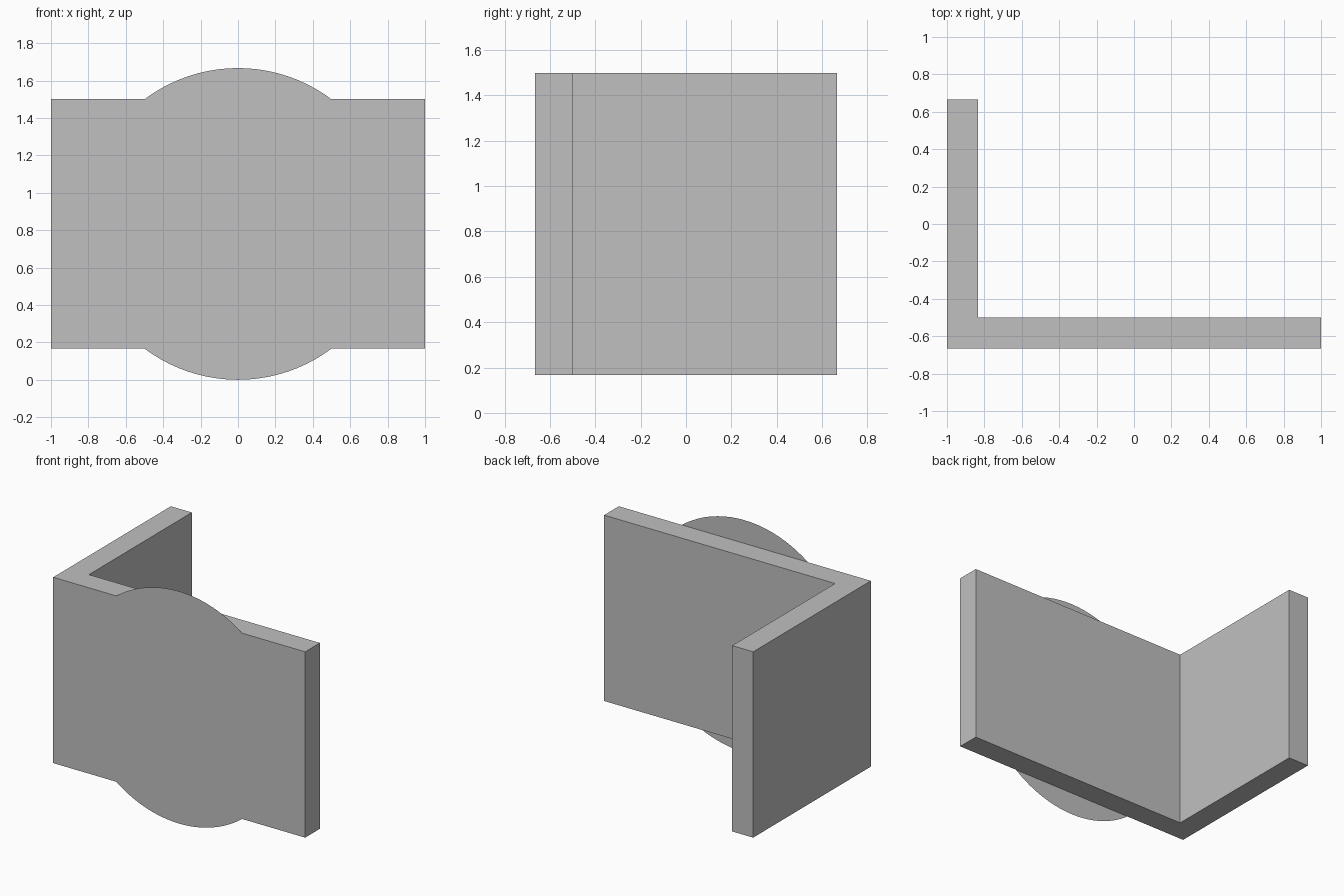
import bpy
import bmesh
from math import pi
from mathutils import Matrix

cube = bpy.data.objects.get("Cube")
if cube:
    bpy.data.objects.remove(cube, do_unlink=True)

GREY = (0.53, 0.53, 0.53, 1.0)
WALL = 1 / 6            # wall thickness
DEPTH = 2 / 3           # half depth
BOTTOM, HEIGHT = 1 / 6, 4 / 3
RADIUS = 5 / 6

grey = bpy.data.materials.new("plain_grey")
grey.use_nodes = True
grey.diffuse_color = GREY
grey.node_tree.nodes["Principled BSDF"].inputs["Base Color"].default_value = GREY


def finish(bm, name):
    mesh = bpy.data.meshes.new(name)
    bm.to_mesh(mesh)
    bm.free()
    mesh.materials.append(grey)
    obj = bpy.data.objects.new(name, mesh)
    bpy.context.collection.objects.link(obj)
    return obj


# L-shaped wall: plan profile extruded upwards
profile = [(-1, -DEPTH), (1, -DEPTH), (1, WALL - DEPTH),
           (WALL - 1, WALL - DEPTH), (WALL - 1, DEPTH), (-1, DEPTH)]
bm = bmesh.new()
base = bm.faces.new([bm.verts.new((x, y, BOTTOM)) for x, y in profile])
top = bmesh.ops.extrude_face_region(bm, geom=[base], use_keep_orig=True)
bmesh.ops.translate(bm, vec=(0, 0, HEIGHT),
                    verts=[v for v in top["geom"] if isinstance(v, bmesh.types.BMVert)])
bmesh.ops.recalc_face_normals(bm, faces=bm.faces)
finish(bm, "corner_wall")

# Flat round panel lying on the front of the long wall
bm = bmesh.new()
bmesh.ops.create_circle(
    bm, cap_ends=True, segments=96, radius=RADIUS,
    matrix=Matrix.Translation((0, -DEPTH - 0.0005, RADIUS)) @ Matrix.Rotation(pi / 2, 4, "X"))
finish(bm, "round_panel")
